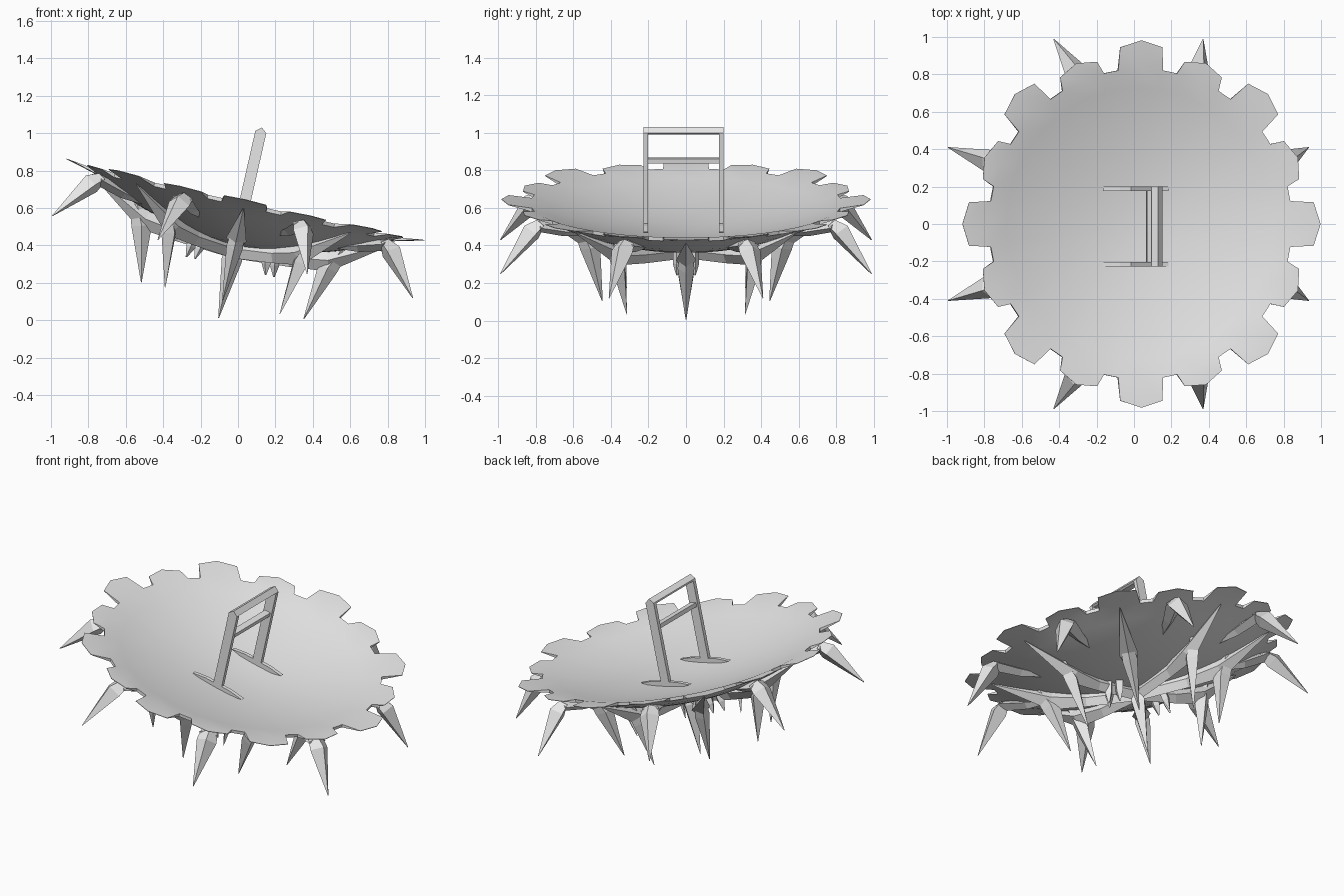
import bpy, bmesh, math
from mathutils import Matrix, Vector

cube = bpy.data.objects.get("Cube")
if cube:
    bpy.data.objects.remove(cube, do_unlink=True)

grey = bpy.data.materials.new("light_grey")
grey.use_nodes = True
grey.diffuse_color = (0.8, 0.8, 0.8, 1)
grey.node_tree.nodes["Principled BSDF"].inputs["Base Color"].default_value = (0.8, 0.8, 0.8, 1)

# Everything is modelled around the rim centre, then tilted towards +x
TILT = Matrix.Translation((0.04, 0, 0.645)) @ Matrix.Rotation(math.radians(12.8), 4, 'Y')
NOTCH = 0.83


def polar(r, deg, z):
    a = math.radians(deg)
    return Vector((r * math.cos(a), r * math.sin(a), z))


def finish(bm, name, smooth=False):
    bmesh.ops.recalc_face_normals(bm, faces=bm.faces)
    bm.transform(TILT)
    mesh = bpy.data.meshes.new(name)
    bm.to_mesh(mesh)
    bm.free()
    mesh.materials.append(grey)
    ob = bpy.data.objects.new(name, mesh)
    bpy.context.collection.objects.link(ob)
    if smooth:
        bpy.ops.object.select_all(action='DESELECT')
        ob.select_set(True)
        bpy.context.view_layer.objects.active = ob
        bpy.ops.object.shade_smooth_by_angle(angle=math.radians(35))


# Dish sheet: a shallow bowl with sixteen tabs, alternately long and short.
# Returns its outline, so that two sheets can be joined.
def sheet(bm, depth, power, edge, tab_drop):
    cols = [22.5 * t + o for t in range(16) for o in (-8.5, 0, 8.5)]
    centre = bm.verts.new((0, 0, edge - depth))
    rings = []
    for k in range(1, 9):
        f = k / 8
        z = edge - depth * (1 - f ** power)
        rings.append([bm.verts.new(polar(NOTCH * f, a, z)) for a in cols])
    n = len(cols)
    for i in range(n):
        j = (i + 1) % n
        bm.faces.new((centre, rings[0][i], rings[0][j]))
        for a, b in zip(rings, rings[1:]):
            bm.faces.new((a[i], b[i], b[j], a[j]))
    outline = []
    for t in range(16):
        reach = 0.982 if t % 2 == 0 else 0.93
        base = rings[-1][3 * t:3 * t + 3]
        outer = []
        for o, r in ((-7, reach - 0.03), (0, reach), (7, reach - 0.03)):
            z = -0.02 - tab_drop + (r - NOTCH) * 0.14
            outer.append(bm.verts.new(polar(r, 22.5 * t + o, z)))
        for i in range(2):
            bm.faces.new((base[i], outer[i], outer[i + 1], base[i + 1]))
        outline += [base[0], *outer, base[2]]
    return outline


bm = bmesh.new()
upper = sheet(bm, 0.145, 1.8, -0.02, 0)
lower = sheet(bm, 0.21, 2.0, -0.04, 0.003)
for i in range(len(upper)):
    bm.faces.new((upper[i - 1], upper[i], lower[i], lower[i - 1]))
finish(bm, "dish", True)


# Sweep of diamond sections along a path of (radius, height, half width, half thickness)
def limb(bm, path, deg):
    side = polar(1, deg + 90, 0)
    pts = [polar(r, deg, z) for r, z, w, h in path]
    rows = []
    for i, (r, z, w, h) in enumerate(path):
        along = (pts[min(i + 1, len(pts) - 1)] - pts[max(i - 1, 0)]).normalized()
        up = along.cross(side)
        p = pts[i]
        rows.append([bm.verts.new(q) for q in (p + side * w, p + up * h, p - side * w, p - up * h)])
    for a, b in zip(rows, rows[1:]):
        for i in range(4):
            j = (i + 1) % 4
            bm.faces.new((a[i], a[j], b[j], b[i]))
    bm.faces.new(rows[0])
    bm.faces.new(rows[-1])


# Inner ring: arms under the bowl with downward spikes
for k in range(8):
    bm = bmesh.new()
    limb(bm, [(0.02, -0.27, 0.02, 0.05), (0.3, -0.25, 0.02, 0.05),
              (0.5, -0.22, 0.055, 0.06), (0.83, -0.05, 0.003, 0.003)], 45 * k)
    limb(bm, [(0.56, -0.15, 0.03, 0.04), (0.51, -0.26, 0.045, 0.055),
              (0.445, -0.555, 0.002, 0.002)], 45 * k)
    finish(bm, f"inner_claw_{k + 1}")

# Outer ring: claws under the rim bent outwards
for k in range(8):
    a = 45 * k + 22.5
    bm = bmesh.new()
    limb(bm, [(0.55, -0.14, 0.01, 0.01), (0.7, -0.11, 0.035, 0.03),
              (0.86, -0.07, 0.06, 0.03)], a)
    limb(bm, [(0.84, -0.06, 0.05, 0.03), (0.89, -0.1, 0.06, 0.055),
              (1.07, -0.315, 0.002, 0.002)], a)
    finish(bm, f"outer_claw_{k + 1}")

# Centre spike, with two clusters of small nubs beside it
bm = bmesh.new()
limb(bm, [(0, -0.22, 0.03, 0.03), (0, -0.33, 0.055, 0.055), (0, -0.65, 0.002, 0.002)], 0)
finish(bm, "centre_spike")
for label, deg in (("left", 0), ("right", 180)):
    bm = bmesh.new()
    for turn, r in ((-14, 0.2), (0, 0.24), (14, 0.2)):
        limb(bm, [(r - 0.03, -0.22, 0.03, 0.03), (r - 0.01, -0.31, 0.025, 0.025),
                  (r, -0.37, 0.004, 0.004)], deg + turn)
    finish(bm, f"{label}_nubs")


# Handle: a flat outline in the local xz plane given thickness along y
def slab(name, outline, y0, y1):
    bm = bmesh.new()
    face = bm.faces.new([bm.verts.new((x, y0, z)) for x, z in outline])
    new = bmesh.ops.extrude_face_region(bm, geom=[face])["geom"]
    bmesh.ops.translate(bm, verts=[v for v in new if isinstance(v, bmesh.types.BMVert)],
                        vec=(0, y1 - y0, 0))
    finish(bm, name)


for label, y in (("front", -0.215), ("back", 0.188)):
    slab(f"handle_post_{label}", [(-0.03, -0.16), (0.03, -0.16), (0.03, 0.37), (0, 0.395), (-0.03, 0.37)],
         y - 0.012, y + 0.012)
    slab(f"handle_foot_{label}", [(-0.18, -0.138), (-0.09, -0.16), (0.09, -0.16), (0.18, -0.138),
                                  (0.09, -0.125), (-0.09, -0.125)], y - 0.012, y + 0.012)
slab("handle_top_bar", [(-0.03, 0.36), (0.02, 0.36), (0.03, 0.37), (0, 0.395), (-0.03, 0.37)], -0.227, 0.2)
slab("handle_lower_bar", [(-0.02, 0.2), (0.02, 0.2), (0.02, 0.225), (-0.02, 0.225)], -0.215, 0.188)
